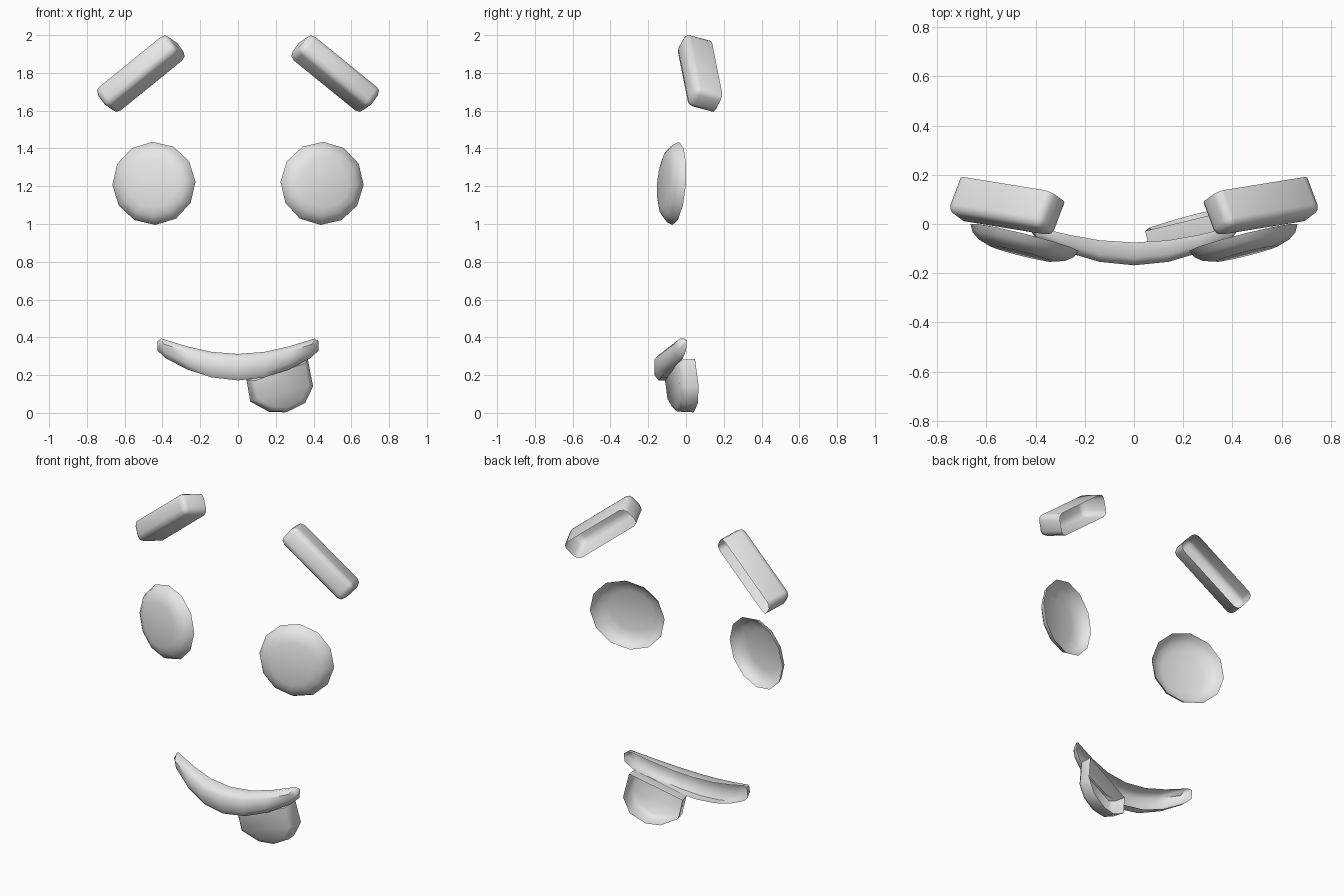
import bpy, bmesh, math
from mathutils import Matrix, Vector

if "Cube" in bpy.data.objects:
    bpy.data.objects.remove(bpy.data.objects["Cube"])

grey = bpy.data.materials.new("plain grey")
grey.diffuse_color = (0.8, 0.8, 0.8, 1)
grey.use_nodes = True
grey.node_tree.nodes["Principled BSDF"].inputs["Base Color"].default_value = grey.diffuse_color


def finish(bm, name, angle, mirrored=False):
    """Turn a bmesh into a smooth shaded object, optionally mirrored in x."""
    bmesh.ops.recalc_face_normals(bm, faces=bm.faces)
    mesh = bpy.data.meshes.new(name)
    bm.to_mesh(mesh)
    bm.free()
    mesh.materials.append(grey)
    obj = bpy.data.objects.new(name, mesh)
    bpy.context.collection.objects.link(obj)
    bpy.ops.object.select_all(action='DESELECT')
    obj.select_set(True)
    bpy.context.view_layer.objects.active = obj
    bpy.ops.object.shade_smooth_by_angle(angle=math.radians(angle))
    if mirrored:
        mod = obj.modifiers.new("mirror", 'MIRROR')
        mod.use_mirror_merge = False
    return obj


def loft(bm, rings, closed):
    """Join rings of points with quads and return the vertex rings."""
    vs = [[bm.verts.new(p) for p in ring] for ring in rings]
    n = len(vs[0])
    for a, b in zip(vs, vs[1:]):
        for i in range(n if closed else n - 1):
            j = (i + 1) % n
            bm.faces.new((a[i], a[j], b[j], b[i]))
    return vs


# Eyebrows: rounded slanted bars, open at the back
bm = bmesh.new()
bmesh.ops.create_cube(bm, size=1)
bmesh.ops.scale(bm, vec=(0.49, 0.155, 0.13), verts=bm.verts)
back = [f for f in bm.faces if f.calc_center_median().y > 0.05]
bmesh.ops.delete(bm, geom=back, context='FACES_ONLY')
bmesh.ops.bevel(bm, geom=[e for e in bm.edges if not e.is_boundary],
                offset=0.034, segments=2, profile=0.5, affect='EDGES')
along = Vector((0.77, 0.125, -0.625)).normalized()
depth = Vector((-0.355, 0.90, -0.226))
depth = (depth - along * depth.dot(along)).normalized()
axes = Matrix((along, depth, along.cross(depth))).transposed().to_4x4()
bm.transform(Matrix.Translation((0.52, 0.068, 1.80)) @ axes)
finish(bm, "eyebrows", 50, True)

# Eyes: shallow twelve-sided domes, open at the back, turned outwards
bm = bmesh.new()
rings = []
for r, d in ((0.22, 0.0), (0.205, 0.03), (0.175, 0.052), (0.13, 0.066)):
    ring = []
    for i in range(12):
        a = math.radians(30 * i - 2)
        x, z = r * math.cos(a), r * math.sin(a)
        ring.append((0.445 + x + 0.2 * d, -0.055 + 0.25 * x + 0.07 * z - d,
                     1.215 + z))
    rings.append(ring)
vs = loft(bm, rings, True)
bm.faces.new(vs[-1])
finish(bm, "eyes", 60, True)

# Mouth: curved bar following the face, open at the back
bm = bmesh.new()
rings = []
for x in (-0.425, -0.385, -0.27, -0.14, 0, 0.14, 0.27, 0.385, 0.425):
    q = x * x
    low, high, front = 0.172 + 0.8 * q, 0.312 + 0.55 * q, -0.168 + 0.72 * q
    if abs(x) > 0.4:  # rounded tips
        low, high, front = low + 0.012, high - 0.03, front + 0.015
    back_top, back_low = -0.075 + 0.44 * q, -0.09 + 0.5 * q
    lean = 0.02 if x > 0.3 else -0.02 if x < -0.3 else 0
    if abs(x) > 0.4:
        lean = 0
    rings.append([(x + lean, back_top, high), (x + lean, front + 0.03, high),
                  (x + lean / 2, front, high - 0.028), (x, front, low + 0.03),
                  (x, front + 0.022, low), (x, back_low, low)])
vs = loft(bm, rings, False)
bm.faces.new(vs[0])
bm.faces.new(vs[-1])
finish(bm, "mouth", 50)

# Tongue: tilted rounded tab hanging below the mouth, open at the back
outline = [(0.045, 0.175), (0.065, 0.06), (0.165, 0.005), (0.25, 0.003),
           (0.345, 0.05), (0.388, 0.14), (0.36, 0.285)]
cx, cz = 0.21, 0.15
bm = bmesh.new()
rings = []
for s, d in ((1.0, 0.0), (0.98, 0.065), (0.83, 0.09)):
    ring = []
    for x, z in outline:
        px, pz = cx + (x - cx) * s, cz + (z - cz) * s
        ring.append((px + 0.2 * d, 0.018 + 0.27 * (px - cx)
                     - 0.08 * (pz - cz) - d, pz))
    rings.append(ring)
vs = loft(bm, rings, True)
bm.faces.new(vs[-1])
finish(bm, "tongue", 50)
